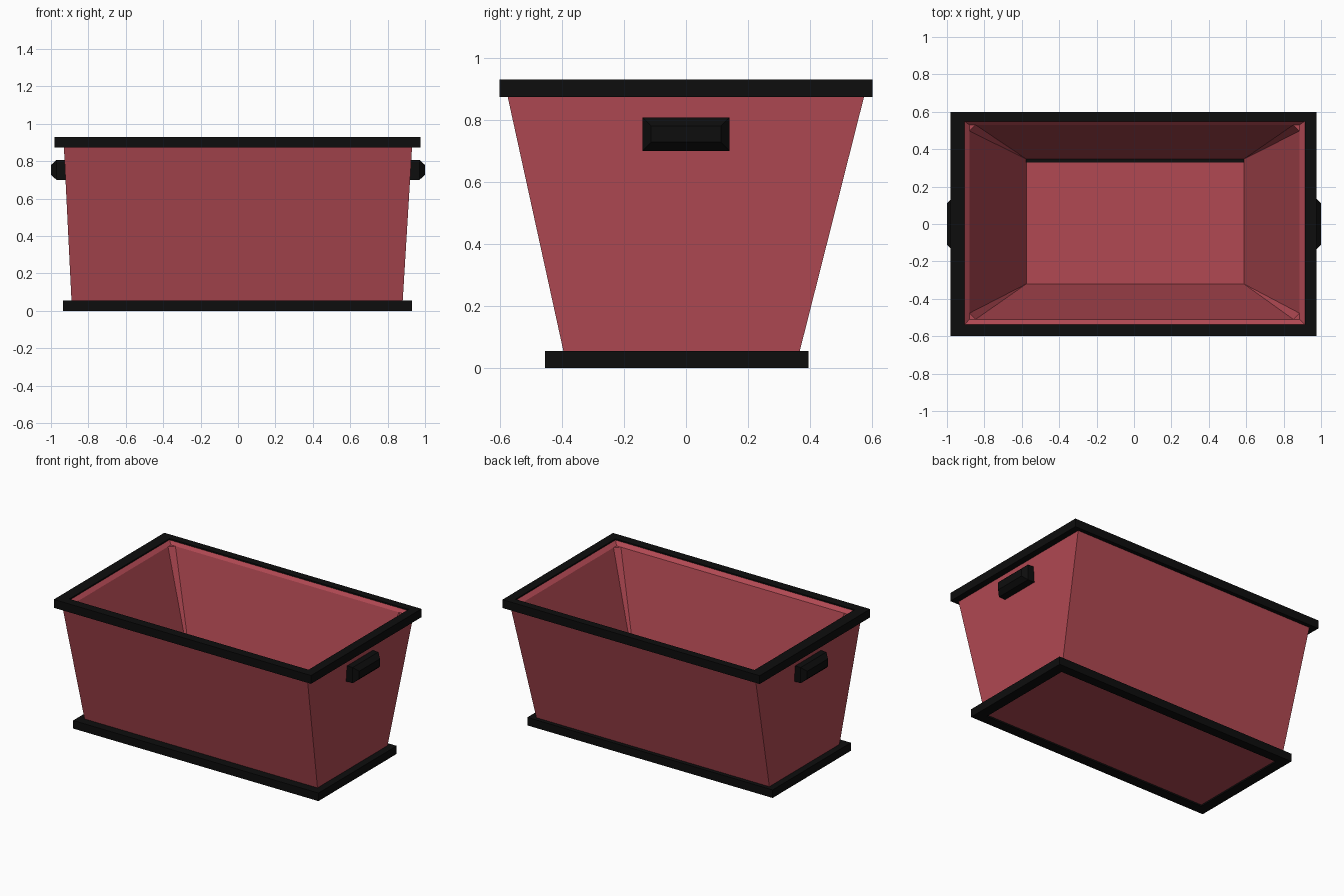
import bpy, bmesh
from mathutils import Vector

if "Cube" in bpy.data.objects:
    bpy.data.objects.remove(bpy.data.objects["Cube"])


def material(name, rgb):
    m = bpy.data.materials.new(name)
    m.diffuse_color = (*rgb, 1)
    m.use_nodes = True
    m.node_tree.nodes["Principled BSDF"].inputs["Base Color"].default_value = m.diffuse_color
    return m


red = material("dusty red", (0.44, 0.066, 0.086))
black = material("black trim", (0.004, 0.004, 0.004))


def rect(bm, x0, x1, y0, y1, z):
    return [bm.verts.new(p) for p in ((x0, y0, z), (x1, y0, z), (x1, y1, z), (x0, y1, z))]


def bridge(bm, a, b):
    for i in range(4):
        j = (i + 1) % 4
        bm.faces.new((a[i], a[j], b[j], b[i]))


def finish(bm, name, mat):
    bmesh.ops.recalc_face_normals(bm, faces=bm.faces)
    me = bpy.data.meshes.new(name)
    bm.to_mesh(me)
    bm.free()
    me.materials.append(mat)
    ob = bpy.data.objects.new(name, me)
    bpy.context.collection.objects.link(ob)
    return ob


# Tapered tub: outer wall, lip band, funnel-shaped inside with cut corners
bm = bmesh.new()
bottom = rect(bm, -0.888, 0.878, -0.385, 0.355, 0.01)
top = rect(bm, -0.932, 0.932, -0.58, 0.58, 0.90)
lip = rect(bm, -0.907, 0.915, -0.54, 0.55, 0.923)
ledge = rect(bm, -0.88, 0.885, -0.51, 0.53, 0.90)
floor = rect(bm, -0.575, 0.587, -0.32, 0.347, 0.05)
bm.faces.new(bottom)
bm.faces.new(floor)
bridge(bm, bottom, top)
bridge(bm, top, lip)
start, end = [], []
for i in range(4):
    a, b = ledge[i].co, ledge[(i + 1) % 4].co
    step = (b - a).normalized() * 0.033
    start.append(bm.verts.new(a + step))
    end.append(bm.verts.new(b - step))
for i in range(4):
    j = (i + 1) % 4
    bm.faces.new((lip[i], lip[j], ledge[j], end[i], start[i], ledge[i]))
    bm.faces.new((start[i], end[i], floor[j], floor[i]))
    bm.faces.new((end[i - 1], ledge[i], start[i]))
    bm.faces.new((end[i - 1], start[i], floor[i]))
finish(bm, "tub_body", red)


# Rectangular trim rings
def ring(name, outer, inner, z0, z1):
    bm = bmesh.new()
    loops = [rect(bm, *outer, z0), rect(bm, *outer, z1),
             rect(bm, *inner, z1), rect(bm, *inner, z0)]
    for i in range(4):
        bridge(bm, loops[i], loops[(i + 1) % 4])
    finish(bm, name, black)


ring("top_rim", (-0.98, 0.975, -0.6, 0.6), (-0.905, 0.913, -0.538, 0.548), 0.873, 0.93)
ring("base_rim", (-0.935, 0.93, -0.455, 0.395), (-0.865, 0.86, -0.385, 0.33), 0, 0.055)

# Side handles: blocks with a chamfered outer face
for name, s in (("left_handle", -1), ("right_handle", 1)):
    bm = bmesh.new()
    loops = []
    for x, inset in ((0.90, 0), (0.97, 0), (1.0, 0.028)):
        y, z0, z1 = 0.14 - inset, 0.70 + inset, 0.808 - inset
        loops.append([bm.verts.new(Vector((s * x, a, b)))
                      for a, b in ((-y, z0), (y, z0), (y, z1), (-y, z1))])
    bridge(bm, loops[0], loops[1])
    bridge(bm, loops[1], loops[2])
    bm.faces.new(loops[0])
    bm.faces.new(loops[2])
    finish(bm, name, black)
